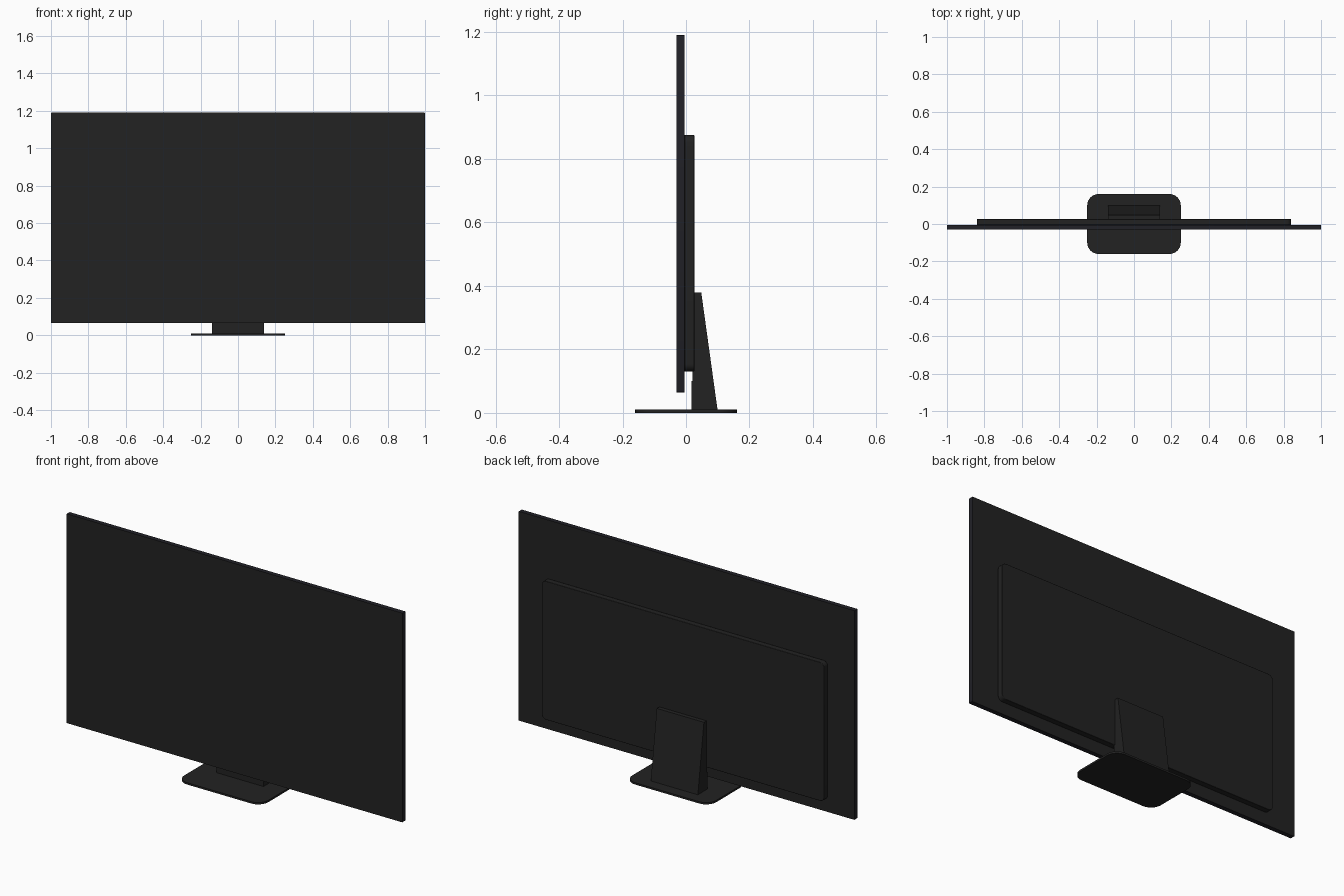
import bpy
import bmesh
import math
from mathutils import Matrix

cube = bpy.data.objects.get("Cube")
if cube:
    bpy.data.objects.remove(cube, do_unlink=True)


def make_material(name, colour):
    mat = bpy.data.materials.new(name)
    mat.use_nodes = True
    mat.diffuse_color = (*colour, 1)
    bsdf = mat.node_tree.nodes["Principled BSDF"]
    bsdf.inputs["Base Color"].default_value = (*colour, 1)
    return mat


black = make_material("soft black", (0.016, 0.016, 0.016))
edge_black = make_material("blue black trim", (0.015, 0.015, 0.02))


def rounded_rect(width, height, radius, steps=8):
    """Outline of a rectangle with rounded corners, centred on the origin."""
    points = []
    for i, (sx, sy) in enumerate([(1, 1), (-1, 1), (-1, -1), (1, -1)]):
        cx, cy = sx * (width / 2 - radius), sy * (height / 2 - radius)
        for k in range(steps + 1):
            a = math.pi / 2 * (i + k / steps)
            points.append((cx + radius * math.cos(a), cy + radius * math.sin(a)))
    return points


def extrude_outline(name, outline, depth, matrix, mat, bevel=0):
    """Extrude a flat outline along its local z, then place it."""
    bm = bmesh.new()
    face = bm.faces.new([bm.verts.new((x, y, 0)) for x, y in outline])
    new = bmesh.ops.extrude_face_region(bm, geom=[face])["geom"]
    verts = [v for v in new if isinstance(v, bmesh.types.BMVert)]
    bmesh.ops.translate(bm, verts=verts, vec=(0, 0, depth))
    bmesh.ops.recalc_face_normals(bm, faces=bm.faces)
    bm.transform(matrix)
    mesh = bpy.data.meshes.new(name)
    bm.to_mesh(mesh)
    bm.free()
    mesh.materials.append(mat)
    obj = bpy.data.objects.new(name, mesh)
    bpy.context.collection.objects.link(obj)
    if bevel:
        mod = obj.modifiers.new("soft edges", "BEVEL")
        mod.width = bevel
        mod.segments = 2
        mod.limit_method = "ANGLE"
    bpy.ops.object.select_all(action="DESELECT")
    obj.select_set(True)
    bpy.context.view_layer.objects.active = obj
    bpy.ops.object.shade_smooth_by_angle(angle=math.radians(30))
    return obj


def upright(y, z):
    """Stand an outline up so that its depth runs towards the front."""
    return Matrix.Translation((0, y, z)) @ Matrix.Rotation(math.pi / 2, 4, "X")


# Thin panel with trim edges
panel = extrude_outline("screen_panel", rounded_rect(2, 1.125, 0.003, 2), 0.025,
                        upright(-0.005, 0.6275), black)
panel.data.materials.append(edge_black)
for poly in panel.data.polygons:
    poly.material_index = int(abs(poly.normal.y) < 0.5)

# Electronics housing on the back
extrude_outline("rear_housing", rounded_rect(1.68, 0.745, 0.025), 0.031,
                upright(0.026, 0.5025), black, bevel=0.002)

# Tapered neck, drawn from the side and extruded across x
side = [(0.017, 0.005), (0.1, 0.005), (0.048, 0.38), (0.022, 0.38), (0.02, 0.1), (0.017, 0.1)]
across = Matrix.Translation((-0.14, 0, 0)) @ Matrix(
    ((0, 0, 1, 0), (1, 0, 0, 0), (0, 1, 0, 0), (0, 0, 0, 1)))
extrude_outline("stand_neck", side, 0.28, across, black)

# Flat foot
extrude_outline("stand_base", rounded_rect(0.5, 0.32, 0.06), 0.01,
                Matrix.Identity(4), black)
